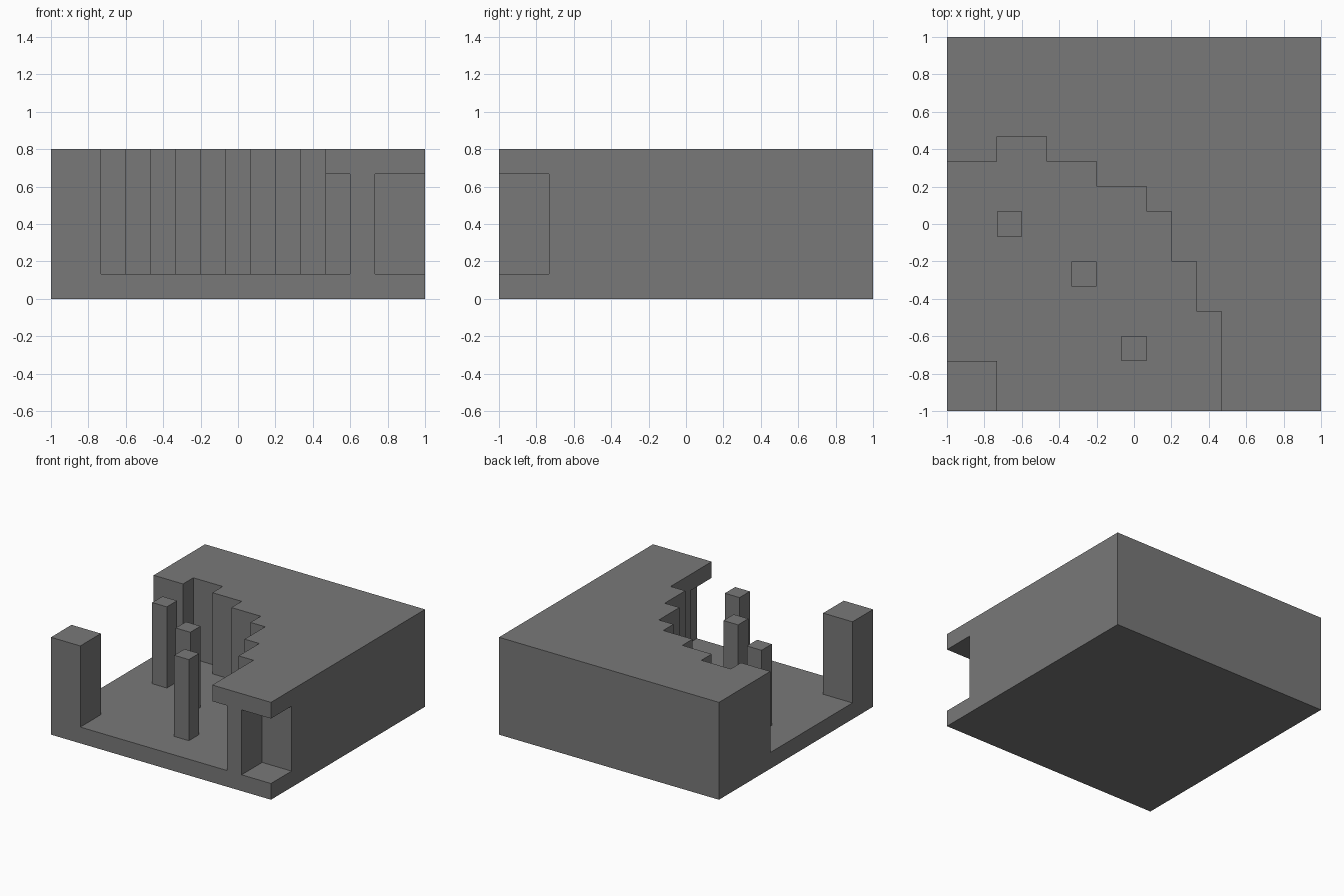
import bpy
import bmesh

# The model sits on a 15 x 15 x 6 cell grid
CELLS = 15
UNIT = 2 / CELLS

cube = bpy.data.objects.get("Cube")
if cube:
    bpy.data.objects.remove(cube, do_unlink=True)

stone = bpy.data.materials.new("dark grey stone")
stone.use_nodes = True
grey = (0.19, 0.19, 0.19, 1)
stone.diffuse_color = grey
stone.node_tree.nodes["Principled BSDF"].inputs["Base Color"].default_value = grey


def prism(name, outline, bottom, top):
    """Extrude a floor-plan outline, given in cells, between two levels."""
    bm = bmesh.new()
    base = [bm.verts.new((x * UNIT - 1, y * UNIT - 1, bottom * UNIT)) for x, y in outline]
    face = bm.faces.new(base)
    extruded = bmesh.ops.extrude_face_region(bm, geom=[face])["geom"]
    raised = [v for v in extruded if isinstance(v, bmesh.types.BMVert)]
    bmesh.ops.translate(bm, verts=raised, vec=(0, 0, (top - bottom) * UNIT))
    bmesh.ops.recalc_face_normals(bm, faces=bm.faces)
    mesh = bpy.data.meshes.new(name)
    bm.to_mesh(mesh)
    bm.free()
    mesh.materials.append(stone)
    obj = bpy.data.objects.new(name, mesh)
    bpy.context.collection.objects.link(obj)
    return obj


def rect(x0, y0, x1, y1):
    return [(x0, y0), (x1, y0), (x1, y1), (x0, y1)]


def carve(target, cutter):
    """Subtract a cutter from the target, then discard it."""
    mod = target.modifiers.new("carve", 'BOOLEAN')
    mod.operation = 'DIFFERENCE'
    mod.solver = 'EXACT'
    mod.object = cutter
    cutter.hide_render = True
    bpy.context.view_layer.objects.active = target
    bpy.ops.object.modifier_apply(modifier=mod.name)
    bpy.data.objects.remove(cutter, do_unlink=True)


# Solid block
block = prism("stepped_block", rect(0, 0, CELLS, CELLS), 0, 6)

# Open courtyard with a stepped back edge, leaving the corner post standing
courtyard = [(2, -1), (2, 2), (-1, 2), (-1, 10), (2, 10), (2, 11), (4, 11),
             (4, 10), (6, 10), (6, 9), (8, 9), (8, 8), (9, 8), (9, 6),
             (10, 6), (10, 4), (11, 4), (11, -1)]
carve(block, prism("courtyard_cutter", courtyard, 1, 7))

# Recess below the roof edge, and the corner niche
carve(block, prism("overhang_cutter", rect(10, -1, 12, 2), 1, 5))
carve(block, prism("niche_cutter", rect(13, -1, 16, 2), 1, 5))

# Free-standing pillars on the courtyard floor
for name, x, y in (("back_pillar", 2, 7), ("middle_pillar", 5, 5), ("front_pillar", 7, 2)):
    prism(name, rect(x, y, x + 1, y + 1), 1, 6)
